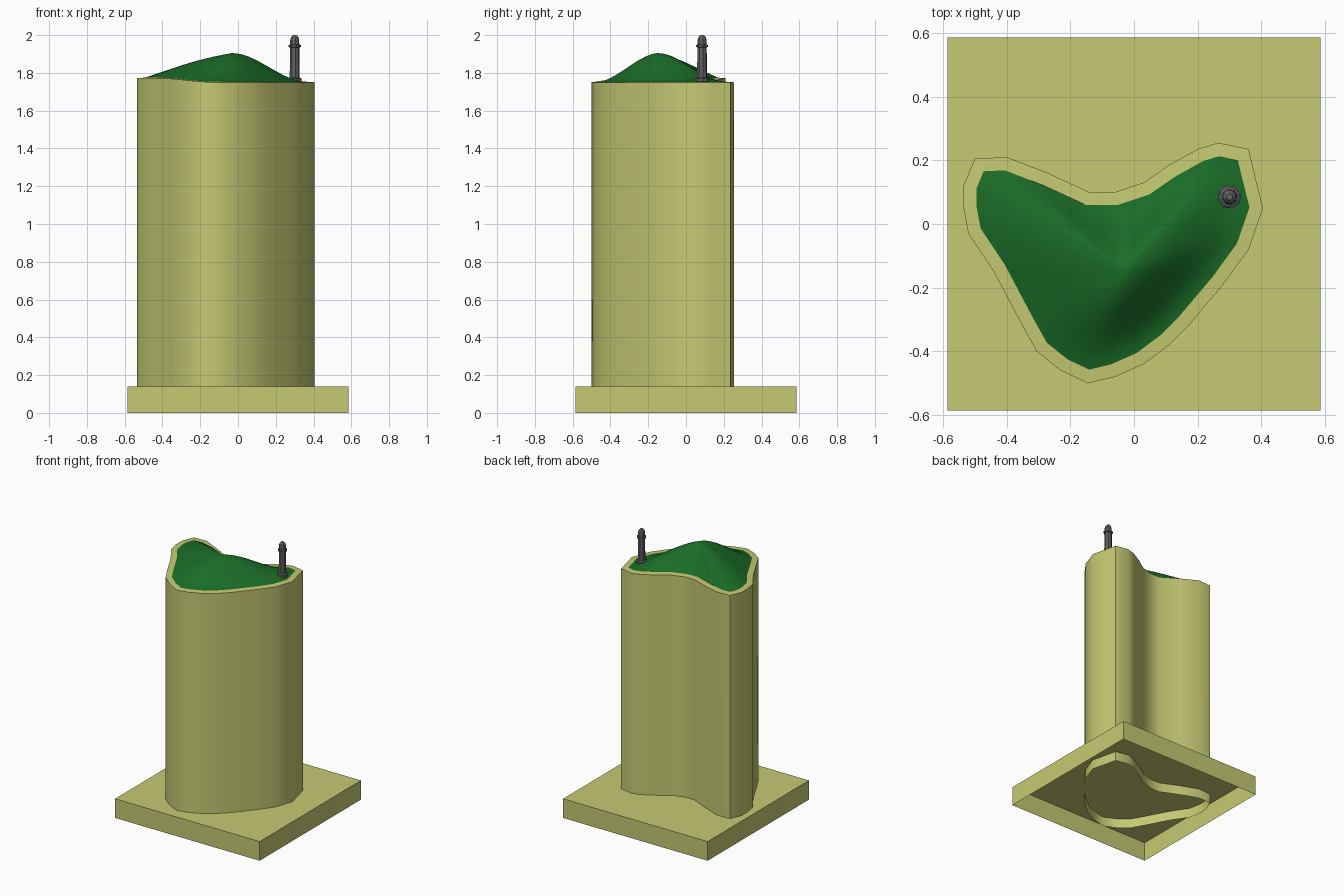
import bpy, math
from mathutils import Vector

if "Cube" in bpy.data.objects:
    bpy.data.objects.remove(bpy.data.objects["Cube"])


def material(name, rgb):
    m = bpy.data.materials.new(name)
    m.diffuse_color = (*rgb, 1)
    m.use_nodes = True
    m.node_tree.nodes["Principled BSDF"].inputs["Base Color"].default_value = m.diffuse_color
    return m


SAND = material("sand", (0.56, 0.59, 0.17))
GREEN = material("green", (0.01, 0.15, 0.02))
GREY = material("grey", (0.12, 0.12, 0.12))


def build(name, verts, faces, mat, smooth=None):
    me = bpy.data.meshes.new(name)
    me.from_pydata(verts, [], faces)
    me.materials.append(mat)
    ob = bpy.data.objects.new(name, me)
    bpy.context.collection.objects.link(ob)
    if smooth:
        bpy.ops.object.select_all(action='DESELECT')
        ob.select_set(True)
        bpy.context.view_layer.objects.active = ob
        bpy.ops.object.shade_smooth_by_angle(angle=math.radians(smooth))
    return ob


def loft(rings, flip=False):
    """Quads between equal-length closed rings (counter-clockwise, outward)."""
    n = len(rings[0])
    faces = []
    for r in range(len(rings) - 1):
        for i in range(n):
            j = (i + 1) % n
            faces.append((r * n + i, r * n + j, (r + 1) * n + j, (r + 1) * n + i))
    return [v for ring in rings for v in ring], faces


def ease(t):
    t = min(1, max(0, t))
    return t * t * (3 - 2 * t)


def rim_z(x):
    return 1.75 + 0.022 * ease((-0.12 - x) / 0.3)


# heart-like footprint of the pillar
outline = [(-.14, .10), (-.06, .10), (.03, .13), (.11, .185), (.20, .235), (.265, .255),
           (.36, .235), (.38, .15), (.405, .05), (.36, -.08), (.28, -.19), (.17, -.32),
           (.11, -.38), (.03, -.44), (-.06, -.48), (-.145, -.50), (-.23, -.46),
           (-.305, -.40), (-.35, -.32), (-.44, -.15), (-.52, -.03), (-.535, .05),
           (-.535, .12), (-.50, .205), (-.40, .21), (-.27, .16)][::-1]
outline = [Vector(p) for p in outline]
N = len(outline)

# inset outline where the grass starts
inner = []
for i, p in enumerate(outline):
    a = (p - outline[i - 1]).normalized()
    b = (outline[(i + 1) % N] - p).normalized()
    t = (a + b).normalized()
    inner.append(p + Vector((-t.y, t.x)) * 0.041 / max(0.7, t.dot(b)))

# open-bottomed square base
s, h = 0.585, 0.14
square = [(-s, -s), (s, -s), (s, s), (-s, s)]
v, f = loft([[(x, y, z) for x, y in square] for z in (0, h)])
build("base", v, f + [(4, 5, 6, 7)], SAND)

# pillar wall and rim
rings = [[(p.x, p.y, 0.07) for p in outline],
         [(p.x, p.y, rim_z(p.x)) for p in outline],
         [(p.x, p.y, rim_z(p.x) + 0.003) for p in inner]]
v, f = loft(rings)
build("pillar", v, f, SAND, 45)

# grassy hill: rings shrinking to the peak, straighter ridge towards the left
peak, top, steps = Vector((-0.03, -0.15)), 1.905, 10
rings = []
for k in range(steps):
    q = k / steps
    ring = []
    for p in inner:
        d = (p - peak).normalized()
        ridge = 0.85 * ease(-d.x * 1.1)
        rise = ridge * (q + 0.1 * math.sin(math.pi * q)) + (1 - ridge) * ease(q)
        z0 = rim_z(p.x) + 0.003
        xy = p.lerp(peak, q)
        ring.append((xy.x, xy.y, z0 + (top - z0) * rise))
    rings.append(ring)
v, f = loft(rings)
v.append((peak.x, peak.y, top))
last = (steps - 1) * N
f += [(last + i, last + (i + 1) % N, len(v) - 1) for i in range(N)]
build("grass_hill", v, f, GREEN, 80)

# small octagonal post: flange, shaft, collar and rounded cap
profile = [(.037, 1.745), (.037, 1.770), (.027, 1.775), (.025, 1.935), (.033, 1.937),
           (.033, 1.947), (.025, 1.950), (.024, 1.975), (.019, 1.990), (.010, 2.0)]
rings = [[(0.30 + r * math.cos(a), 0.085 + r * math.sin(a), z)
          for a in (math.tau * i / 8 + 0.2 for i in range(8))] for r, z in profile]
v, f = loft(rings)
f += [tuple(range(7, -1, -1)), tuple(range(len(v) - 8, len(v)))]
build("post", v, f, GREY)
